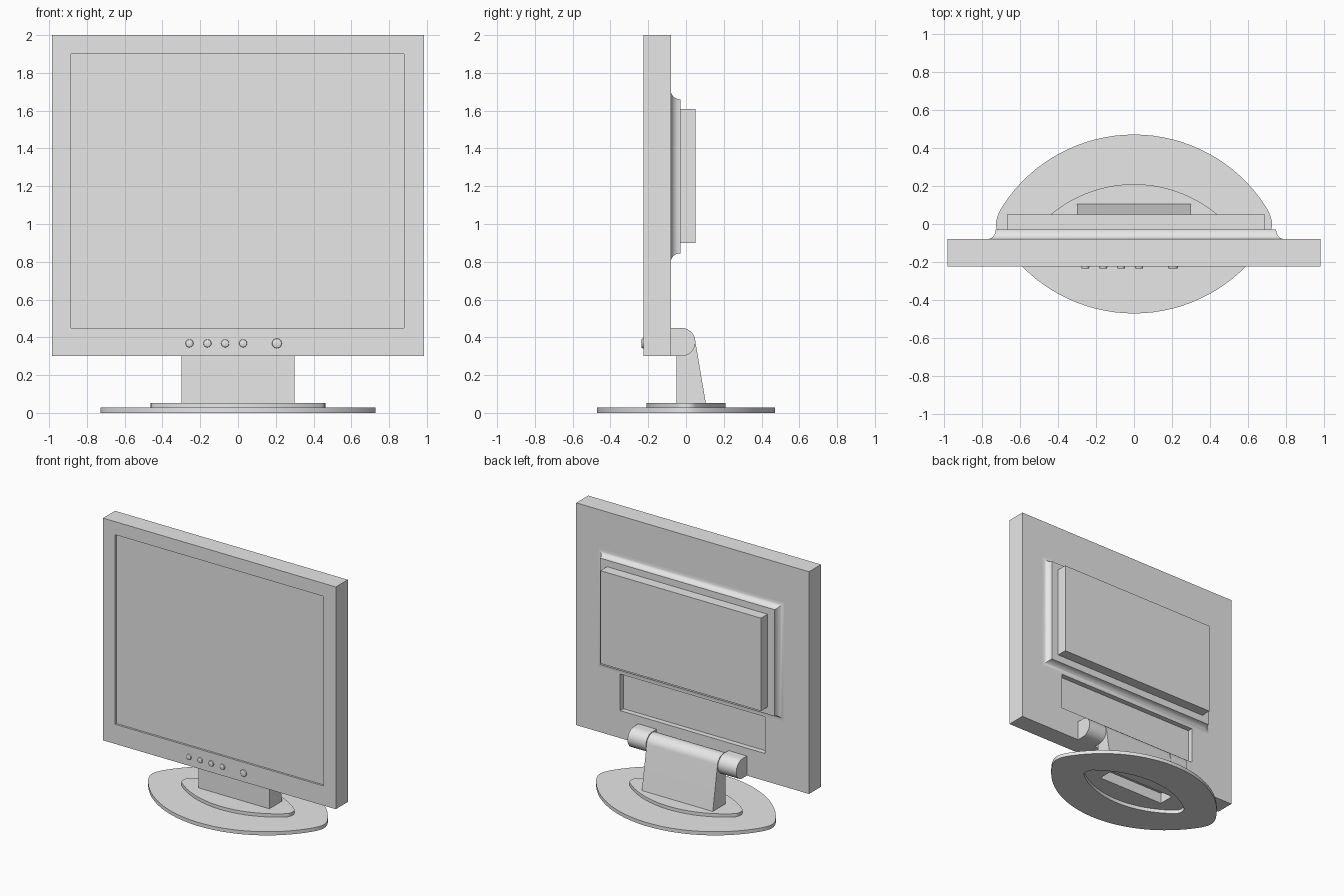
import bpy, bmesh, math

if "Cube" in bpy.data.objects:
    bpy.data.objects.remove(bpy.data.objects["Cube"])

grey = bpy.data.materials.new("plain_grey")
grey.diffuse_color = (0.8, 0.8, 0.8, 1)
grey.use_nodes = True
grey.node_tree.nodes["Principled BSDF"].inputs["Base Color"].default_value = grey.diffuse_color


def loft(name, rings, closed=False, smooth=True):
    """Skin equal-length rings of points; cap both ends, or join last to first."""
    bm = bmesh.new()
    vs = [[bm.verts.new(p) for p in r] for r in rings]
    n = len(rings[0])
    pairs = list(zip(vs, vs[1:]))
    if closed:
        pairs.append((vs[-1], vs[0]))
    else:
        bm.faces.new(vs[0])
        bm.faces.new(vs[-1])
    for a, b in pairs:
        for i in range(n):
            j = (i + 1) % n
            bm.faces.new((a[i], a[j], b[j], b[i]))
    bmesh.ops.recalc_face_normals(bm, faces=bm.faces)
    me = bpy.data.meshes.new(name)
    bm.to_mesh(me)
    bm.free()
    ob = bpy.data.objects.new(name, me)
    bpy.context.collection.objects.link(ob)
    me.materials.append(grey)
    if smooth:
        bpy.ops.object.select_all(action='DESELECT')
        ob.select_set(True)
        bpy.context.view_layer.objects.active = ob
        bpy.ops.object.shade_smooth_by_angle(angle=math.radians(35))
    return ob


def rect(x0, x1, z0, z1, y):
    return [(x0, y, z0), (x1, y, z0), (x1, y, z1), (x0, y, z1)]


def side_extrude(name, profile, x0, x1):
    return loft(name, [[(x, y, z) for y, z in profile] for x in (x0, x1)])


def arc(cy, cz, r, a0, a1, n=14):
    return [(cy + r * math.cos(math.radians(a0 + (a1 - a0) * i / n)),
             cz + r * math.sin(math.radians(a0 + (a1 - a0) * i / n))) for i in range(n + 1)]


def lens(a, ya, w, h, z, n=32, m=6):
    """Two shallow arcs of height h meeting in rounded tips at x = +-w."""
    sag = h - ya
    R = (a * a + sag * sag) / (2 * sag)
    cy = h - R
    ctrl = ya - a / (ya - cy) * (w - a)
    tip = []
    for i in range(m):
        t = i / m
        tip.append((w - (w - a) * t * t, 2 * t * (1 - t) * ctrl + t * t * ya))
    half = math.asin(a / R)
    top = [(R * math.sin(half * (1 - 2 * i / n)), cy + R * math.cos(half * (1 - 2 * i / n)))
           for i in range(n + 1)]
    upper = tip + top + [(-x, y) for x, y in reversed(tip[1:])]
    return [(x, y, z) for x, y in upper + [(-x, -y) for x, y in upper]]


# Screen housing: rear pocket, outer shell and recessed screen in one skin
loft("screen_housing", [
    rect(-0.613, 0.613, 0.51, 0.79, -0.12),
    rect(-0.613, 0.613, 0.51, 0.79, -0.08),
    rect(-0.985, 0.985, 0.30, 2.0, -0.08),
    rect(-0.985, 0.985, 0.30, 2.0, -0.225),
    rect(-0.883, 0.88, 0.45, 1.90, -0.225),
    rect(-0.883, 0.88, 0.45, 1.90, -0.21)], smooth=False)

# Rear step with a concave flared edge
rings = []
for i in range(9):
    t = math.radians(90 * i / 8)
    d = 0.045 * (1 - math.sin(t))
    y = -0.03 - 0.05 * math.cos(t)
    rings.append(rect(-0.73 - d, 0.75 + d, 0.845 - d, 1.66 + d, y))
loft("rear_step", rings)

# Flat box on the rear step
loft("rear_box", [rect(-0.67, 0.69, 0.90, 1.61, y) for y in (-0.03, 0.05)], smooth=False)

# Control buttons: short cylinders with a rounded edge
for i, (x, r) in enumerate([(-0.257, 0.021), (-0.162, 0.021), (-0.068, 0.021),
                            (0.027, 0.021), (0.206, 0.026)]):
    loft("button_%d" % (i + 1), [
        [(x + r * k * math.cos(math.tau * j / 24), y, 0.368 + r * k * math.sin(math.tau * j / 24))
         for j in range(24)]
        for k, y in ((1, -0.223), (1, -0.23), (0.93, -0.234), (0.75, -0.236))])

# Hinge barrels either side of the neck
barrel = [(-0.08, 0.30)] + arc(-0.025, 0.375, 0.075, -90, 90) + [(-0.08, 0.45)]
for side, s in (("left", -1), ("right", 1)):
    side_extrude("hinge_barrel_" + side, barrel, s * 0.305, s * 0.46)

# Neck: round top, straight front, sloping back
neck = side_extrude("neck", [(-0.05, 0.05), (0.105, 0.05)]
                    + arc(-0.025, 0.375, 0.074, 8, 109), -0.30, 0.30)

# Base ring and the raised plate over its opening
outer = (0.69, 0.10, 0.728, 0.472)
inner = (0.43, 0.048, 0.45, 0.20)
loft("base_ring", [lens(*outer, 0), lens(*outer, 0.028),
                   lens(*inner, 0.028), lens(*inner, 0)], closed=True)
plate = loft("base_plate", [lens(0.44, 0.05, 0.462, 0.21, z) for z in (0.028, 0.053)])

# Hollow under the neck
cutter = loft("neck_hollow_cutter", [rect(-0.285, 0.285, 0.0, 0.11, y) for y in (-0.038, 0.085)],
              smooth=False)
cutter.hide_render = True
cutter.hide_set(True)
for ob in (neck, plate):
    mod = ob.modifiers.new("hollow", 'BOOLEAN')
    mod.operation = 'DIFFERENCE'
    mod.solver = 'EXACT'
    mod.object = cutter
